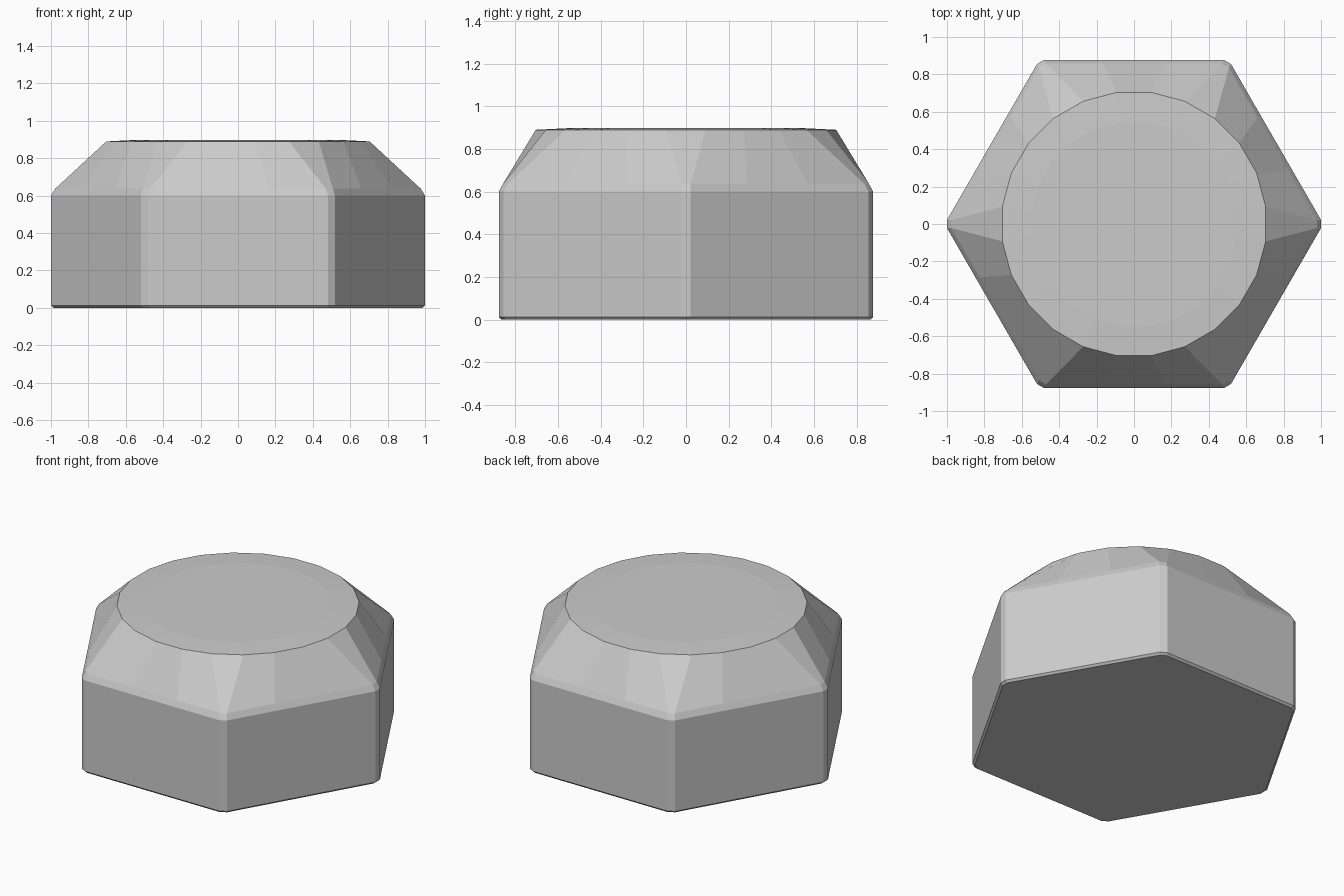
import bpy, bmesh
from math import cos, sin, radians
from mathutils import Vector

if "Cube" in bpy.data.objects:
    bpy.data.objects.remove(bpy.data.objects["Cube"])


def hex_ring(radius, z, cut=0.025):
    # Hexagon with clipped corners: four points per side
    corners = [Vector((cos(radians(60 * k)), sin(radians(60 * k)), 0)) * radius for k in range(6)]
    pts = []
    for k in range(6):
        a, b = corners[k], corners[(k + 1) % 6]
        t = cut / radius
        for f in (t, 1 / 3, 2 / 3, 1 - t):
            p = a.lerp(b, f)
            pts.append((p.x, p.y, z))
    return pts


def round_ring(radius, z):
    return [(radius * cos(radians(7.5 + 15 * i)), radius * sin(radians(7.5 + 15 * i)), z)
            for i in range(24)]


# Stacked sections: softened base, hex sides, sloped shoulder, slightly crowned top
sections = [
    hex_ring(0.998, 0.0),
    hex_ring(1.0125, 0.013),
    hex_ring(1.0125, 0.6),
    hex_ring(0.99, 0.637),
    round_ring(0.71, 0.89),
    round_ring(0.55, 0.898),
]

bm = bmesh.new()
rings = [[bm.verts.new(p) for p in s] for s in sections]
for low, high in zip(rings, rings[1:]):
    for i in range(24):
        j = (i + 1) % 24
        bm.faces.new((low[i], low[j], high[j], high[i]))
bm.faces.new(list(reversed(rings[0])))
bm.faces.new(rings[-1])
bmesh.ops.recalc_face_normals(bm, faces=bm.faces)

mesh = bpy.data.meshes.new("hex_cap")
bm.to_mesh(mesh)
bm.free()
bpy.context.collection.objects.link(bpy.data.objects.new("hex_cap", mesh))
